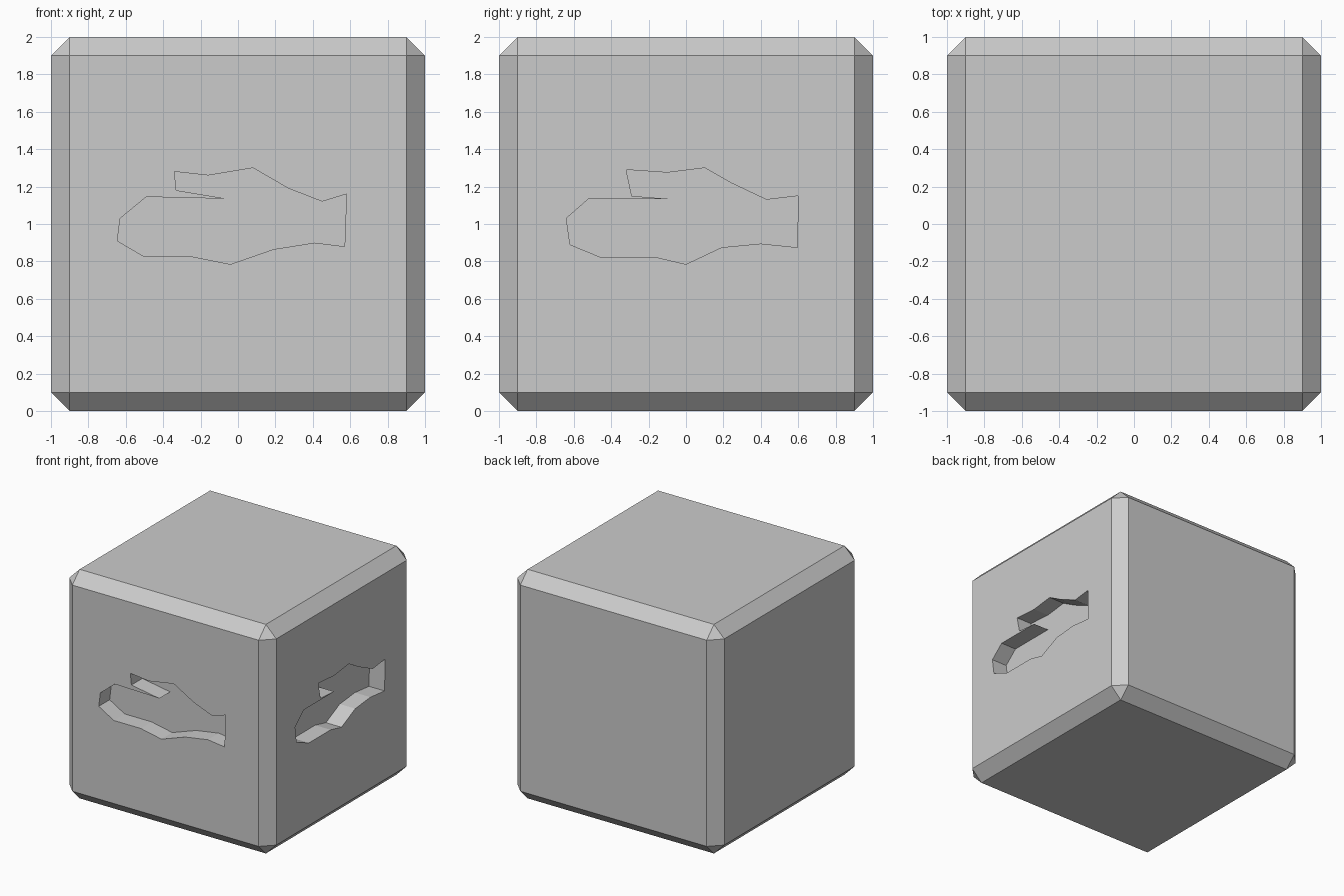
import bpy, bmesh
from mathutils import Vector

if "Cube" in bpy.data.objects:
    bpy.data.objects.remove(bpy.data.objects["Cube"])

DEPTH = 0.15

# Hand outlines: (horizontal, z)
FRONT_HAND = [(-.34, 1.28), (-.16, 1.26), (.08, 1.30), (.27, 1.19), (.45, 1.12), (.58, 1.16),
              (.57, .88), (.41, .90), (.19, .865), (-.04, .785), (-.24, .825), (-.50, .825),
              (-.645, .91), (-.63, 1.03), (-.49, 1.145), (-.06, 1.135), (-.33, 1.18)]
RIGHT_HAND = [(-.32, 1.29), (-.10, 1.275), (.10, 1.30), (.24, 1.22), (.43, 1.13), (.60, 1.15),
              (.595, .875), (.40, .895), (.19, .875), (0, .785), (-.15, .82), (-.45, .82),
              (-.62, .89), (-.64, 1.03), (-.52, 1.135), (-.10, 1.135), (-.29, 1.15)]


def add_object(name, bm):
    mesh = bpy.data.meshes.new(name)
    bm.to_mesh(mesh)
    bm.free()
    obj = bpy.data.objects.new(name, mesh)
    bpy.context.collection.objects.link(obj)
    return obj


def hand_cutter(name, outline, place, inward):
    """Extrude an outline from just outside a face to the recess depth."""
    bm = bmesh.new()
    face = bm.faces.new([bm.verts.new(place(u, z)) for u, z in outline])
    ext = bmesh.ops.extrude_face_region(bm, geom=[face])
    verts = [g for g in ext["geom"] if isinstance(g, bmesh.types.BMVert)]
    bmesh.ops.translate(bm, verts=verts, vec=Vector(inward) * (0.1 + DEPTH))
    bmesh.ops.recalc_face_normals(bm, faces=bm.faces)
    obj = add_object(name, bm)
    obj.hide_render = True
    return obj


# Chamfered block
bm = bmesh.new()
bmesh.ops.create_cube(bm, size=2)
bmesh.ops.translate(bm, verts=bm.verts, vec=(0, 0, 1))
bmesh.ops.bevel(bm, geom=bm.edges[:], offset=0.1, offset_type='OFFSET',
                segments=1, affect='EDGES')
block = add_object("chamfered_block", bm)

# Hand recesses in the front and right faces
cutters = [
    hand_cutter("front_hand_cutter", FRONT_HAND, lambda u, z: (u, -1.1, z), (0, 1, 0)),
    hand_cutter("right_hand_cutter", RIGHT_HAND, lambda u, z: (1.1, u, z), (-1, 0, 0)),
]
bpy.context.view_layer.objects.active = block
for cutter in cutters:
    mod = block.modifiers.new(cutter.name, 'BOOLEAN')
    mod.operation = 'DIFFERENCE'
    mod.solver = 'EXACT'
    mod.object = cutter
    bpy.ops.object.modifier_apply(modifier=mod.name)
for cutter in cutters:
    bpy.data.objects.remove(cutter)
